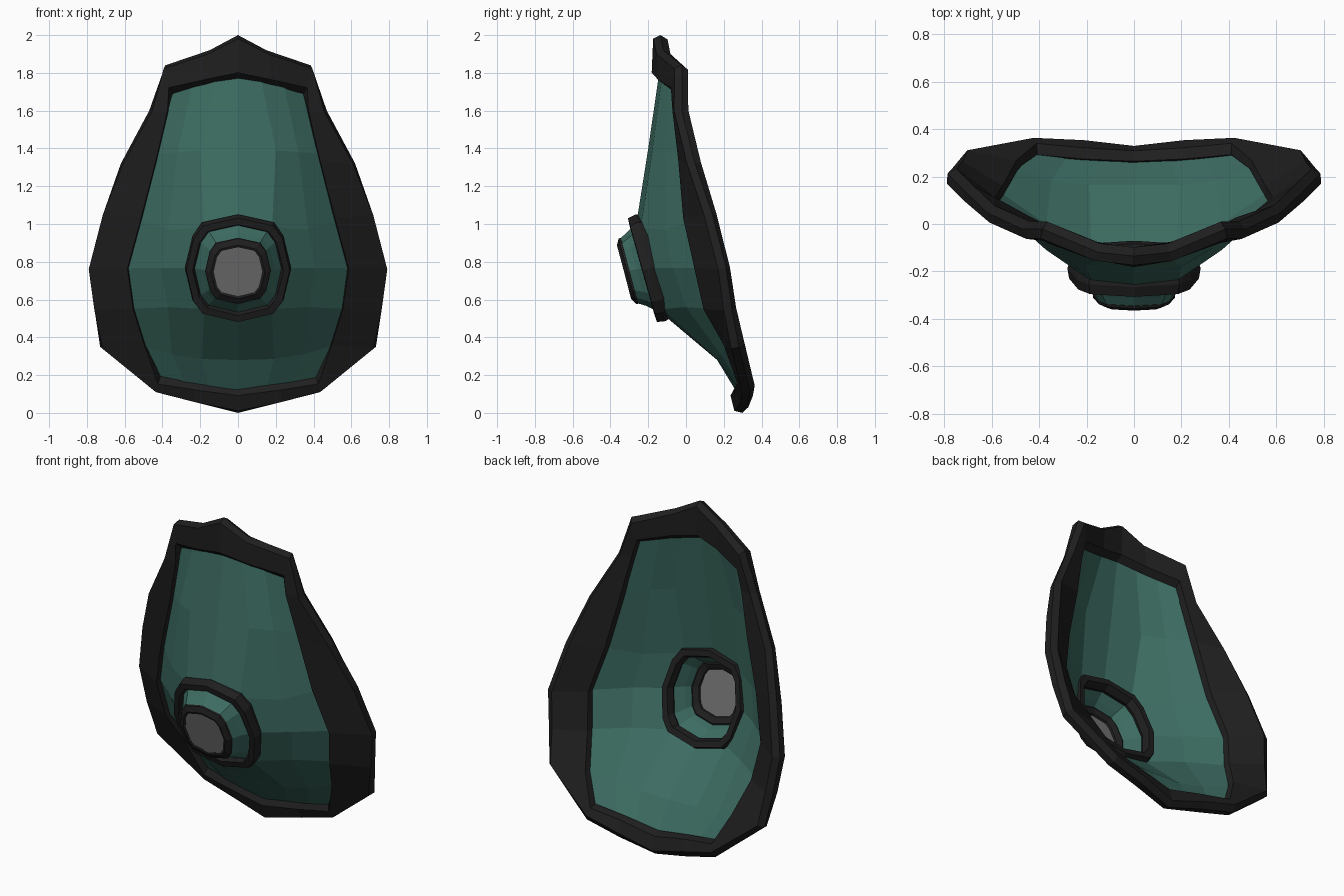
import bpy
from mathutils import Vector

if "Cube" in bpy.data.objects:
    bpy.data.objects.remove(bpy.data.objects["Cube"])


def material(name, rgb):
    m = bpy.data.materials.new(name)
    m.diffuse_color = (*rgb, 1)
    m.use_nodes = True
    m.node_tree.nodes["Principled BSDF"].inputs["Base Color"].default_value = m.diffuse_color
    return m


TEAL = material("teal_panel", (0.046, 0.150, 0.122))
DARK = material("dark_trim", (0.0135, 0.0135, 0.0135))
GREY = material("grey_metal", (0.17, 0.17, 0.17))


def build(name, verts, faces, mat):
    me = bpy.data.meshes.new(name)
    me.from_pydata([tuple(v) for v in verts], [], faces)
    me.materials.append(mat)
    me.validate()
    ob = bpy.data.objects.new(name, me)
    bpy.context.collection.objects.link(ob)
    return ob


def mirror_loop(half):
    """Close a half outline, running from top centre to bottom centre."""
    right = [Vector(p) for p in half]
    left = [Vector((-p.x, p.y, p.z)) for p in right[-2:0:-1]]
    return right + left


def loft(name, loops, mat):
    n = len(loops[0])
    verts = [v for lp in loops for v in lp]
    faces = [(k * n + i, k * n + (i + 1) % n, (k + 1) * n + (i + 1) % n, (k + 1) * n + i)
             for k in range(len(loops) - 1) for i in range(n)]
    return build(name, verts, faces, mat)


def band(name, inner, outer, lip, half_thick, mat, side_lip=None):
    """Solid six-sided trim between an inner and an outer loop."""
    n = len(inner)
    loops = [[] for _ in range(6)]
    for i in range(n):
        d = (outer[i] - inner[i]).normalized()
        t = outer[(i + 1) % n] - outer[i - 1]
        nrm = d.cross(t).normalized() * half_thick
        if nrm.y > 0:
            nrm = -nrm
        # down the sides the lip stands straight off the panel edge
        a, off = inner[i] + d * lip, nrm
        if side_lip and abs(d.x) > 0.75:
            a, off = inner[i] + d * lip * 0.2, Vector((0, -side_lip, 0))
        b = outer[i] - d * lip * 0.7
        for lp, p in zip(loops, (inner[i], a + off, b + nrm, outer[i], b - nrm, a - off)):
            lp.append(p)
    return loft(name, loops + [loops[0]], mat)


# Curved shield panel: rows from top to bottom, points from centre to edge
rows = [
    [(0, -.142, 1.80), (.12, -.127, 1.775), (.24, -.09, 1.747), (.36, -.04, 1.715)],
    [(0, -.20, 1.40), (.20, -.178, 1.39), (.32, -.11, 1.38), (.44, -.003, 1.37)],
    [(0, -.26, 1.02), (.18, -.24, .98), (.37, -.11, .97), (.53, .032, 1.02)],
    [(0, -.20, .765), (.25, -.185, .765), (.41, -.07, .768), (.60, .093, .765)],
    [(0, -.12, .52), (.18, -.125, .55), (.37, .00, .56), (.57, .137, .55)],
    [(0, .165, .28), (.19, .165, .285), (.35, .183, .31), (.51, .24, .36)],
    [(0, .268, .11), (.15, .275, .132), (.28, .285, .15), (.42, .305, .17)],
]
verts, faces = [], []
for r in rows:
    verts += [(-x, y, z) for x, y, z in r[:0:-1]] + r
for r in range(len(rows) - 1):
    for c in range(6):
        if r in (2, 3) and c in (2, 3):      # opening behind the boss
            continue
        i = r * 7 + c
        faces.append((i, i + 7, i + 8, i + 1))
build("shield_panel", verts, faces, TEAL)

# Dark rim around the panel
rim_inner = mirror_loop([
    (0, -.145, 1.77), (.17, -.11, 1.735), (.345, -.05, 1.69), (.367, -.038, 1.60),
    (.428, -.008, 1.34), (.508, .017, 1.03), (.58, .076, .765), (.55, .124, .55),
    (.49, .233, .36), (.41, .293, .195), (.22, .275, .165), (0, .265, .13)])
rim_outer = mirror_loop([
    (0, -.135, 2.0), (.15, -.12, 1.92), (.385, -.022, 1.84), (.47, -.022, 1.60),
    (.62, .048, 1.32), (.715, .14, 1.05), (.787, .213, .765), (.76, .243, .55),
    (.73, .28, .35), (.435, .34, .11), (.22, .33, .055), (0, .298, 0)])
band("rim", rim_inner, rim_outer, 0.03, 0.038, DARK, side_lip=0.035)

# Boss outline, scaled and tilted for every boss part
OUTLINE = [(0, .282), (.19, .24), (.24, .17), (.28, 0), (.24, -.17), (.19, -.235), (0, -.28)]


def boss_loop(scale, y, z, slope=0.265):
    return mirror_loop([(x * scale, y - slope * h * scale, z + h * scale) for x, h in OUTLINE])


band("boss_outer_ring", boss_loop(.79, -.192, .767, .28), boss_loop(1.005, -.187, .767, .28),
     0.016, 0.044, DARK)
loft("boss_wall", [boss_loop(.86, -.195, .767), boss_loop(.69, -.262, .76),
                   boss_loop(.615, -.300, .752)], TEAL)
band("boss_inner_ring", boss_loop(.46, -.325, .747), boss_loop(.622, -.300, .752),
     0.01, 0.009, DARK)

# Grey plate closing the boss
plate = boss_loop(.485, -.323, .747)
build("boss_plate", plate, [tuple(range(len(plate)))], GREY)
